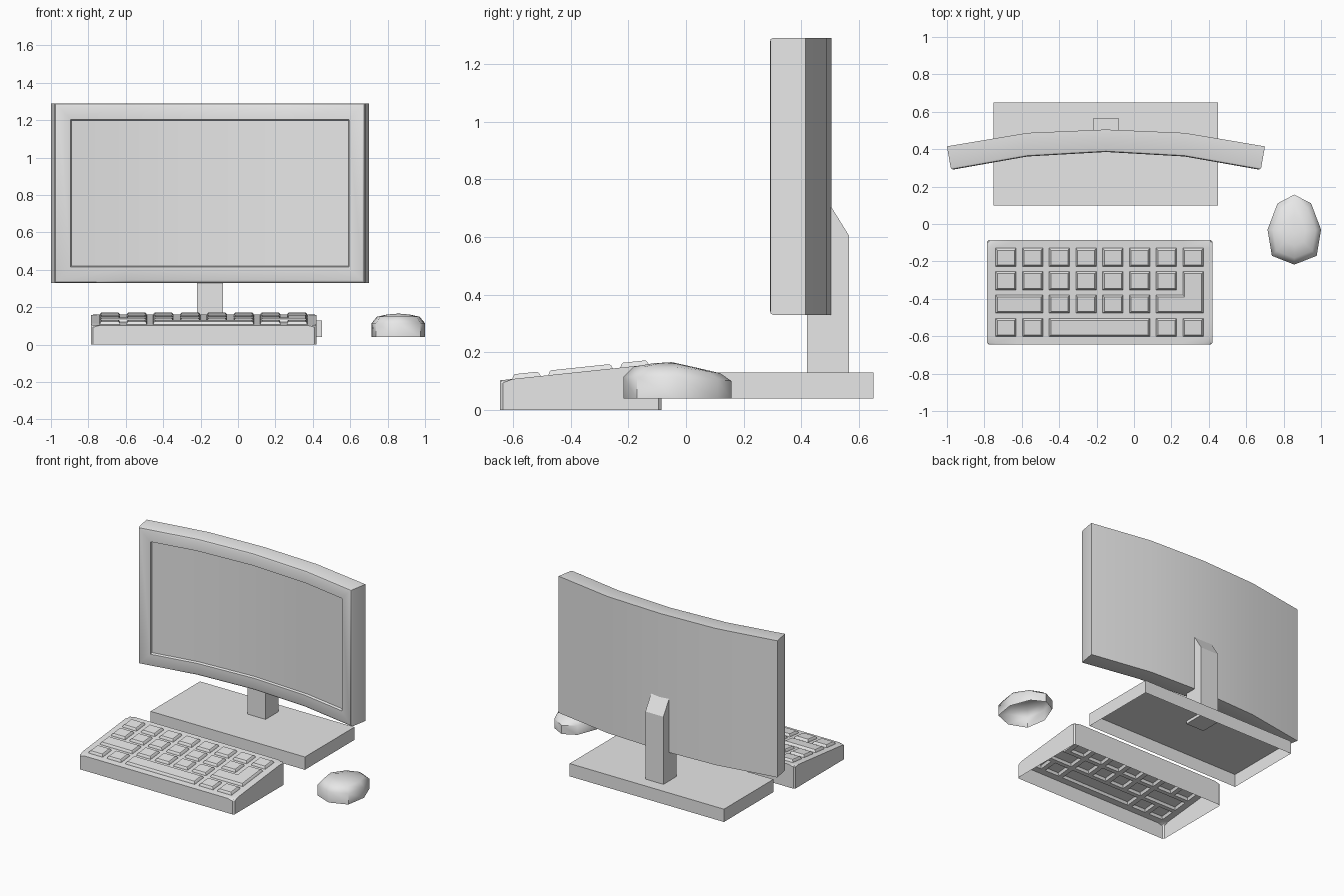
import bpy, bmesh
from math import radians

if "Cube" in bpy.data.objects:
    bpy.data.objects.remove(bpy.data.objects["Cube"])

grey = bpy.data.materials.new("plain grey")
grey.use_nodes = True
grey.diffuse_color = (0.8, 0.8, 0.8, 1)
grey.node_tree.nodes["Principled BSDF"].inputs["Base Color"].default_value = (0.8, 0.8, 0.8, 1)


def finish(name, bm, angle=30):
    bmesh.ops.recalc_face_normals(bm, faces=bm.faces)
    mesh = bpy.data.meshes.new(name)
    bm.to_mesh(mesh)
    bm.free()
    mesh.materials.append(grey)
    obj = bpy.data.objects.new(name, mesh)
    bpy.context.collection.objects.link(obj)
    bpy.ops.object.select_all(action='DESELECT')
    obj.select_set(True)
    bpy.context.view_layer.objects.active = obj
    bpy.ops.object.shade_smooth_by_angle(angle=radians(angle))
    return obj


def bridge(bm, a, b, closed=True):
    n = len(a)
    return [bm.faces.new((a[i], a[(i + 1) % n], b[(i + 1) % n], b[i]))
            for i in range(n if closed else n - 1)]


# curved monitor: each section is (x offset of back, back y, x offset of front, front y)
half = [(0, 0.505, 0, 0.385), (0.42, 0.487, 0.42, 0.361), (0.85, 0.415, 0.828, 0.289)]
sections = [(-a, b, -c, d) for a, b, c, d in half[:0:-1]] + half
MID, LOW, HIGH = -0.15, 0.33, 1.29
bm = bmesh.new()
rows = [[bm.verts.new((MID + s[k], s[k + 1], z)) for s in sections]
        for k, z in ((2, LOW), (2, HIGH), (0, HIGH), (0, LOW))]
front = bridge(bm, rows[0], rows[1], False)
bridge(bm, rows[1], rows[2], False)
back = bridge(bm, rows[2], rows[3], False)
bridge(bm, rows[3], rows[0], False)
for end in (0, -1):
    bm.faces.new([r[end] for r in rows])
bmesh.ops.recalc_face_normals(bm, faces=bm.faces)
rim = [e for e in bm.edges if any((e.link_faces[0] in s) != (e.link_faces[1] in s)
                                  for s in (front,))]
bmesh.ops.inset_region(bm, faces=front, thickness=0.085, use_even_offset=True)
bmesh.ops.inset_region(bm, faces=front, thickness=0.006, depth=-0.015, use_even_offset=True)
bmesh.ops.bevel(bm, geom=rim, offset=0.014, segments=2, profile=0.5, affect='EDGES')
finish("monitor", bm, 45)

# stand neck: side profile with a sloped top, extruded across
bm = bmesh.new()
profile = [(0.42, 0.11), (0.565, 0.11), (0.565, 0.605), (0.50, 0.71), (0.42, 0.6)]
loops = [[bm.verts.new((x, y, z)) for y, z in profile] for x in (-0.22, -0.08)]
bridge(bm, *loops)
for loop in loops:
    bm.faces.new(loop)
finish("stand_neck", bm)

# stand base: shell open underneath
bm = bmesh.new()
corners = [(-0.75, 0.10), (0.45, 0.10), (0.45, 0.65), (-0.75, 0.65)]
low, high = [[bm.verts.new((x, y, z)) for x, y in corners] for z in (0.04, 0.13)]
bridge(bm, low, high)
bm.faces.new(high)
finish("stand_base", bm)


# keyboard: sloped grid top with raised hollow keys, open underneath
def slope(y):
    return 0.103 + (y + 0.645) * 0.105


xs, ys = [-0.785], [-0.645]
for c in range(8):
    xs += [-0.74 + c * 0.143, -0.63 + c * 0.143]
for r in range(4):
    ys += [-0.602 + r * 0.125, -0.504 + r * 0.125]
xs.append(0.42)
ys.append(-0.085)
bm = bmesh.new()
grid = [[bm.verts.new((x, y, slope(y))) for x in xs] for y in ys]
cells = {}
for j in range(len(ys) - 1):
    for i, f in enumerate(bridge(bm, grid[j], grid[j + 1], False)):
        cells[i, j] = f
bmesh.ops.recalc_face_normals(bm, faces=bm.faces)
# gap cells that join neighbouring keys: space bar, wide left key and L-shaped key
joined = {(6, 1), (8, 1), (10, 1), (2, 3), (14, 3), (15, 4)}
keys = [f for (i, j), f in cells.items() if (i % 2 and j % 2) or (i, j) in joined]
top_edge = [e for e in bm.edges if e.is_boundary]
for f in bm.faces:
    if f.normal.z < 0:
        f.normal_flip()
bmesh.ops.inset_region(bm, faces=keys, thickness=0.003, depth=0.009, use_even_offset=True)
bmesh.ops.inset_region(bm, faces=keys, thickness=0.007, depth=0.007, use_even_offset=True)
skirt = bmesh.ops.extrude_edge_only(bm, edges=top_edge)["geom"]
for v in skirt:
    if isinstance(v, bmesh.types.BMVert):
        v.co.z = 0
posts = [e for e in bm.edges if abs(e.verts[0].co.z - e.verts[1].co.z) > 0.05
         and e.verts[0].co.x in (bm.verts[:][0].co.x, grid[0][-1].co.x)
         and min(abs(e.verts[0].co.y - y) for y in (ys[0], ys[-1])) < 0.001]
bmesh.ops.bevel(bm, geom=posts + top_edge, offset=0.010, segments=1, affect='EDGES')
finish("keyboard", bm)

# mouse: eight-sided rings narrowing to the top, open underneath
right = [(0, 0.157), (0.09, 0.11), (0.143, -0.03), (0.12, -0.17), (0, -0.217)]
outline = right + [(-x, y) for x, y in right[3:0:-1]]
bm = bmesh.new()
rings = []
for scale, drop, tail in ((1, 0.125, 0), (1, 0.05, 0.07), (0.8, 0.015, 0.14), (0.42, 0.003, 0.2)):
    ring = []
    for x, y in outline:
        y = -0.04 + (y + 0.04) * scale
        z = 0.165 - drop - max(0, y + 0.04) * tail
        ring.append(bm.verts.new((0.857 + x * scale, y, z)))
    rings.append(ring)
for a, b in zip(rings, rings[1:]):
    bridge(bm, a, b)
tip = bm.verts.new((0.857, -0.05, 0.166))
for i in range(8):
    bm.faces.new((rings[-1][i], rings[-1][(i + 1) % 8], tip))
finish("mouse", bm, 50)
